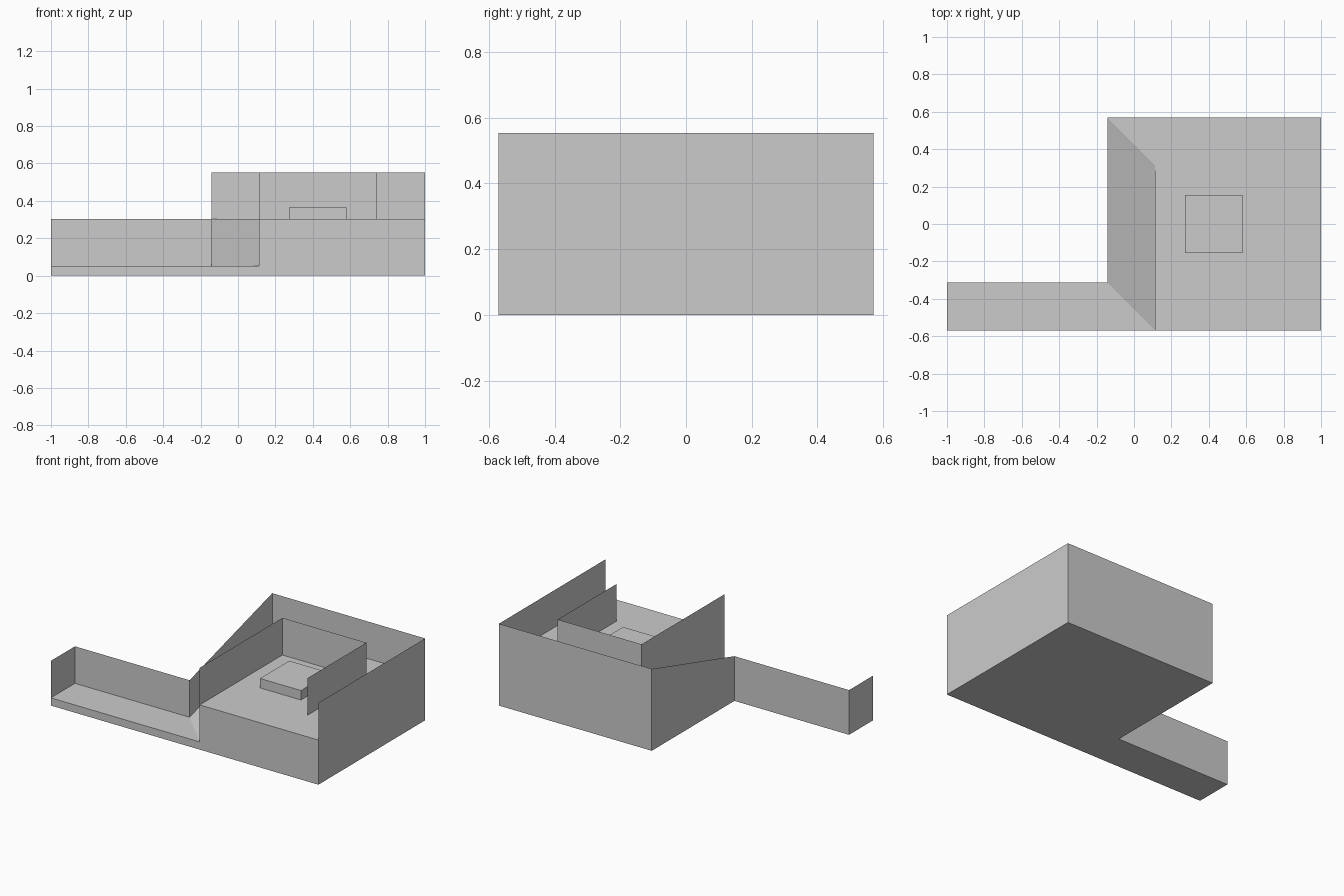
import bpy, bmesh

if "Cube" in bpy.data.objects:
    bpy.data.objects.remove(bpy.data.objects["Cube"])

# Plan lines (x: left end, stairwell, room, inner end, right side)
X0, X1, X2, X3, X4 = -1.0, -0.143, 0.113, 0.74, 1.0
Y0, Y1, Y2, Y3 = -0.57, -0.313, 0.313, 0.57
LOW, HIGH, LOW_TOP, TOP = 0.052, 0.302, 0.302, 0.553


def panels(name, faces):
    """One object from a few flat polygons."""
    bm = bmesh.new()
    for pts in faces:
        bm.faces.new([bm.verts.new(p) for p in pts])
    bmesh.ops.remove_doubles(bm, verts=bm.verts, dist=1e-5)
    mesh = bpy.data.meshes.new(name)
    bm.to_mesh(mesh)
    bm.free()
    obj = bpy.data.objects.new(name, mesh)
    bpy.context.collection.objects.link(obj)
    return obj


def flat(pts, z):
    return [(x, y, z) for x, y in pts]


def wall(a, b, z0, za, zb=None):
    """Upright sheet from a to b, with top heights za and zb."""
    return [(*a, z0), (*b, z0), (*b, za if zb is None else zb), (*a, za)]


# Underside
panels("underside", [flat([(X0, Y0), (X0, Y1), (X1, Y1), (X1, Y3), (X4, Y3), (X4, Y0)], 0)])

# Floors: low passage, mitred ramp, raised room with its surrounding passage
panels("passage_floor", [flat([(X0, Y0), (X2, Y0), (X1, Y1), (X0, Y1)], LOW)])
panels("ramp", [[(X2, Y0, LOW), (X2, Y2, HIGH), (X1, Y3, HIGH), (X1, Y1, LOW)]])
panels("room_floor", [flat([(X2, Y0), (X4, Y0), (X4, Y3), (X1, Y3), (X2, Y2)], HIGH)])

# Front skirts
panels("front_skirt", [wall((X0, Y0), (X2, Y0), 0, LOW), wall((X2, Y0), (X4, Y0), 0, HIGH)])

# Outer walls, the one beside the ramp rising with it
panels("outer_walls", [
    wall((X0, Y0), (X0, Y1), 0, LOW_TOP),
    wall((X0, Y1), (X1, Y1), 0, LOW_TOP),
    wall((X1, Y1), (X1, Y3), 0, LOW_TOP, TOP),
    wall((X1, Y3), (X4, Y3), 0, TOP),
    wall((X4, Y3), (X4, Y0), 0, TOP),
])

# Inner walls around the room
panels("inner_walls", [
    [(X2, Y0, LOW), (X2, Y2, HIGH), (X2, Y2, TOP), (X2, Y0, TOP)],
    wall((X2, Y2), (X3, Y2), HIGH, TOP),
    wall((X3, Y2), (X3, Y1), HIGH, TOP),
])

# Low plinth in the room
bpy.ops.mesh.primitive_cube_add(size=1, location=(0.427, 0, (HIGH + 0.366) / 2))
plinth = bpy.context.object
plinth.name = "plinth"
plinth.scale = (0.306, 0.312, 0.366 - HIGH)
